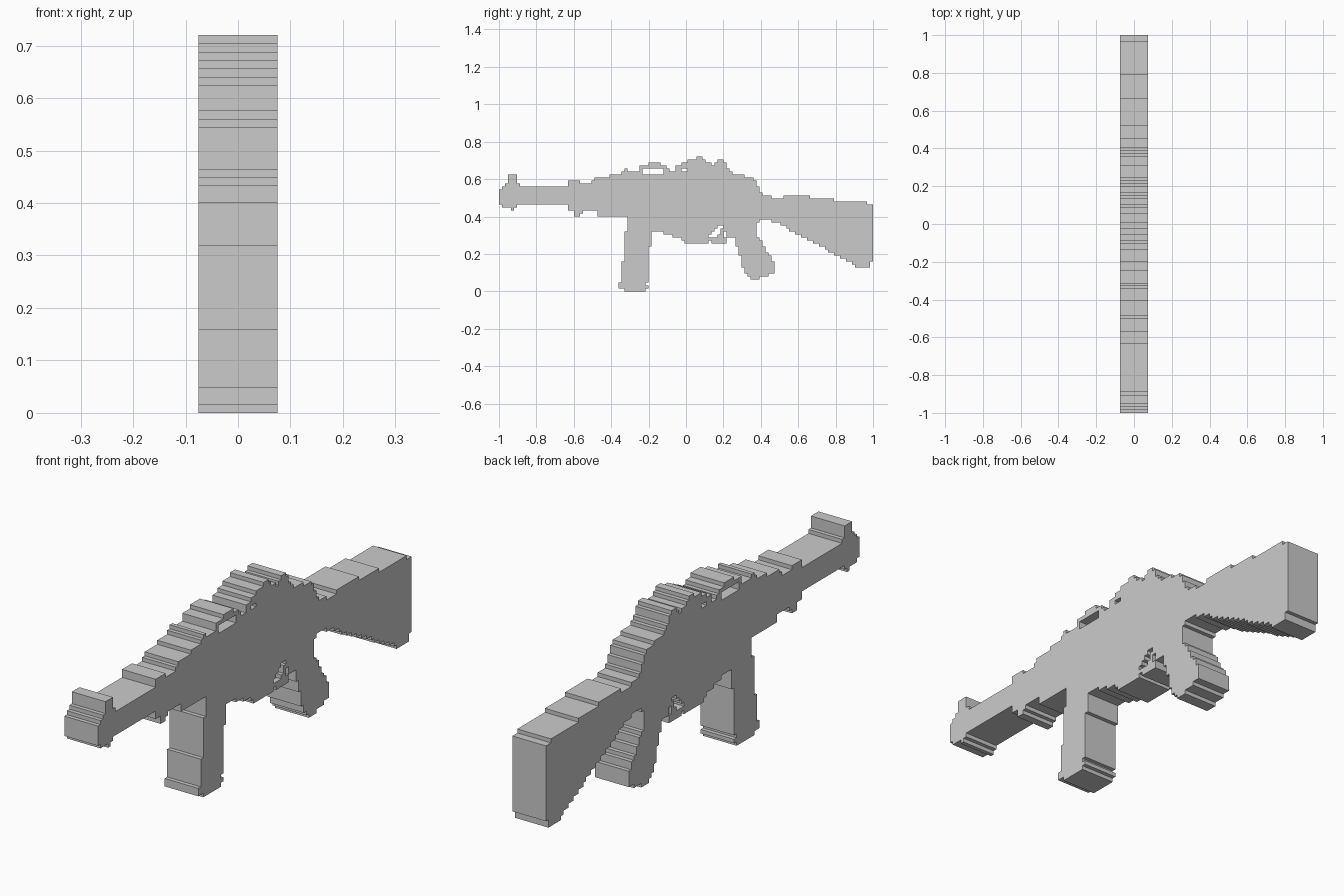
import bpy, bmesh, math

if "Cube" in bpy.data.objects:
    bpy.data.objects.remove(bpy.data.objects["Cube"])

S = 0.016          # size of one step of the stepped outline
HALF = 0.075       # half thickness


def spread(runs):
    """Expand (width, height) runs to one height per column."""
    return [h for w, h in runs for _ in range(w)]


def cells(start, top, bottom):
    """Columns of a part, filled between stepped bottom and top edges."""
    return {(start + i, v)
            for i, (t, b) in enumerate(zip(spread(top), spread(bottom)))
            for v in range(b, t)}


def rect(u0, v0, u1, v1):
    return {(u, v) for u in range(u0, u1) for v in range(v0, v1)}


parts = {}

# Barrel with raised front sight
parts["barrel"] = cells(
    0,
    [(1, 34), (1, 35), (1, 36), (3, 39), (1, 36), (16, 35)],
    [(1, 29), (3, 28), (1, 27), (1, 28), (17, 29)])

# Fore-end
parts["fore_end"] = cells(
    23,
    [(4, 37), (4, 36), (1, 37), (5, 38), (4, 39), (1, 40)],
    [(2, 27), (2, 25), (1, 26), (5, 27), (9, 25)])

# Main body with top rail, rear sight and trigger guard
body = cells(
    42,
    [(1, 41), (4, 40), (3, 42), (4, 43), (2, 42), (1, 41), (2, 40), (2, 42),
     (2, 43), (3, 44), (2, 45), (1, 44), (2, 43), (1, 42), (1, 43), (2, 44),
     (1, 43), (1, 41), (1, 40), (4, 39), (3, 38), (1, 37), (1, 35), (1, 33)],
    [(9, 25), (4, 20), (3, 19), (3, 18), (1, 17), (8, 16), (1, 17), (5, 16),
     (3, 18), (7, 25), (1, 23), (1, 24)])
# Openings under the rail and inside the trigger guard
for hole in [(48, 39, 55, 41), (61, 40, 63, 41), (70, 18, 73, 19),
             (71, 19, 74, 20), (72, 20, 74, 21), (73, 21, 75, 22),
             (75, 18, 76, 20)]:
    body -= rect(*hole)
parts["main_body"] = body

# Magazine with a small notch near its foot
parts["magazine"] = cells(
    40,
    [(1, 3), (1, 10), (1, 20), (8, 25)],
    [(2, 1), (7, 0), (1, 1), (1, 15)]) - rect(49, 2, 50, 3)

# Raked hand grip
parts["hand_grip"] = cells(
    79,
    [(7, 25), (1, 18), (1, 17), (1, 15), (1, 13), (1, 12), (1, 10)],
    [(1, 15), (1, 12), (1, 8), (1, 6), (1, 5), (3, 4), (3, 5), (2, 6)])

# Shoulder stock with a stair-stepped lower edge
slope = [(1, math.floor(22.6 - i * 0.54)) for i in range(25)]
parts["shoulder_stock"] = cells(
    88,
    [(3, 32), (4, 31), (9, 32), (8, 31), (11, 30), (2, 29)],
    [(3, 24), (3, 23)] + slope + [(5, 8), (1, 10)])

solid = set().union(*parts.values())


def build(name, own):
    """Skin a part; walls are only made where the whole outline ends."""
    bm = bmesh.new()
    cache = {}

    def vert(x, p):
        key = (x, p)
        if key not in cache:
            cache[key] = bm.verts.new((x * HALF, p[0] * S - 1, p[1] * S))
        return cache[key]

    for u, v in sorted(own):
        c = [(u, v), (u + 1, v), (u + 1, v + 1), (u, v + 1)]
        bm.faces.new([vert(1, p) for p in c])
        bm.faces.new([vert(-1, p) for p in reversed(c)])
        around = [(u, v - 1), (u + 1, v), (u, v + 1), (u - 1, v)]
        for i, n in enumerate(around):
            if n not in solid:
                a, b = c[i], c[(i + 1) % 4]
                bm.faces.new([vert(1, b), vert(1, a), vert(-1, a), vert(-1, b)])
    # Merge the flat cells into clean faces
    bmesh.ops.dissolve_limit(bm, angle_limit=0.01, verts=bm.verts[:],
                             edges=bm.edges[:])
    mesh = bpy.data.meshes.new(name)
    bm.to_mesh(mesh)
    bm.free()
    bpy.context.collection.objects.link(bpy.data.objects.new(name, mesh))


used = set()
for name, own in parts.items():
    build(name, own - used)
    used |= own
